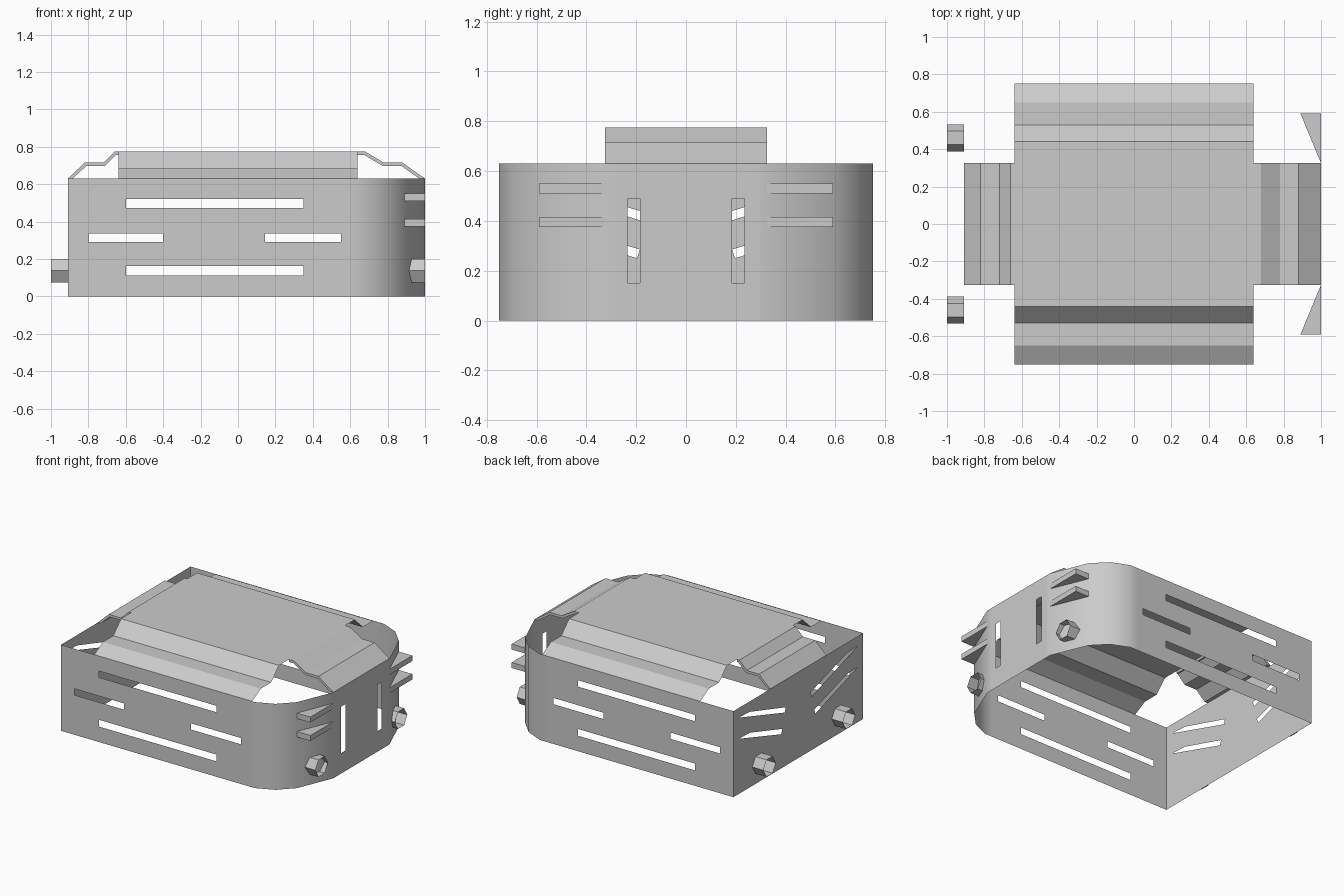
import bpy, bmesh, math
from mathutils import Vector

cube = bpy.data.objects.get("Cube")
if cube:
    bpy.data.objects.remove(cube, do_unlink=True)

steel = bpy.data.materials.new("plain_grey")
steel.use_nodes = True
GREY = (0.6, 0.6, 0.6, 1)
steel.diffuse_color = GREY
steel.node_tree.nodes["Principled BSDF"].inputs["Base Color"].default_value = GREY


def finish(name, bm):
    bmesh.ops.remove_doubles(bm, verts=bm.verts[:], dist=0.0005)
    bmesh.ops.recalc_face_normals(bm, faces=bm.faces[:])
    mesh = bpy.data.meshes.new(name)
    bm.to_mesh(mesh)
    bm.free()
    mesh.materials.append(steel)
    obj = bpy.data.objects.new(name, mesh)
    bpy.context.collection.objects.link(obj)
    return obj


def rect(u0, u1, v0, v1):
    return [(u0, v0), (u1, v0), (u1, v1), (u0, v1)]


def panel(bm, place, outline, holes, normal):
    """Flat sheet with openings."""
    edges = []
    for loop in [outline] + holes:
        vs = [bm.verts.new(place(u, v)) for u, v in loop]
        edges += [bm.edges.new((vs[i - 1], vs[i])) for i in range(len(vs))]
    bmesh.ops.triangle_fill(bm, edges=edges, use_beauty=True, normal=Vector(normal))


def sweep(bm, profile, shift, closed=False):
    """Extrude a 3D profile by a vector; closed profiles get end caps."""
    a = [bm.verts.new(p) for p in profile]
    b = [bm.verts.new(Vector(p) + Vector(shift)) for p in profile]
    for i in range(0 if closed else 1, len(a)):
        bm.faces.new((a[i - 1], a[i], b[i], b[i - 1]))
    if closed:
        bm.faces.new(a)
        bm.faces.new(b[::-1])


H, LEFT, RIGHT, SIDE = 0.63, -0.91, 1.0, 0.75

# Wall ring: slotted flat panels joined by rounded corners
bm = bmesh.new()
side_slots = [rect(-0.6, 0.35, 0.473, 0.52), rect(-0.8, -0.4, 0.291, 0.337),
              rect(0.145, 0.55, 0.291, 0.337), rect(-0.6, 0.35, 0.113, 0.163)]
slits = [[(0.69, 0.56), (0.56, 0.553), (0.145, 0.428), (0.155, 0.393)],
         [(0.69, 0.405), (0.56, 0.4), (0.185, 0.285), (0.197, 0.25)]]
corner = [(0.6, 0.75), (0.66, 0.75), (0.79, 0.693), (0.89, 0.59), (1.0, 0.325), (1.0, 0.28)]
for s in (-1, 1):
    panel(bm, lambda u, v: (u, s * SIDE, v), rect(LEFT, 0.6, 0, H), side_slots, (0, s, 0))
    sweep(bm, [(x, s * y, 0) for x, y in corner], (0, 0, H))
panel(bm, lambda u, v: (RIGHT, u, v), rect(-0.28, 0.28, 0, H),
      [rect(-0.235, -0.185, 0.15, 0.49), rect(0.185, 0.235, 0.15, 0.49)], (1, 0, 0))
panel(bm, lambda u, v: (LEFT, u, v), rect(-SIDE, SIDE, 0, H),
      [[(s * y, z) for y, z in slit] for s in (-1, 1) for slit in slits], (-1, 0, 0))
wall = finish("wall_ring", bm)
bpy.ops.object.select_all(action="DESELECT")
wall.select_set(True)
bpy.context.view_layer.objects.active = wall
bpy.ops.object.shade_smooth_by_angle(angle=math.radians(30))

# Top cover: stepped sheet bent down to both long sides
half = [(0.75, 0.63), (0.65, 0.685), (0.53, 0.685), (0.44, 0.775)]
cover = [(-y, z) for y, z in half] + half[::-1]
bm = bmesh.new()
sweep(bm, [(-0.64, y, z) for y, z in cover], (1.28, 0, 0))
finish("top_cover", bm)

# End flaps: thick stepped strips down to the short sides
flaps = {
    "rear_flap": [(-0.64, 0.775), (-0.66, 0.775), (-0.72, 0.715), (-0.82, 0.715), (-0.91, 0.63),
                  (-0.885, 0.63), (-0.812, 0.697), (-0.712, 0.697), (-0.652, 0.757), (-0.64, 0.757)],
    "nose_flap": [(0.64, 0.775), (0.68, 0.775), (0.78, 0.715), (0.88, 0.715), (1.0, 0.63),
                  (0.97, 0.63), (0.875, 0.697), (0.775, 0.697), (0.675, 0.757), (0.64, 0.757)],
}
for name, profile in flaps.items():
    bm = bmesh.new()
    sweep(bm, [(x, -0.325, z) for x, z in profile], (0, 0.65, 0), closed=True)
    finish(name, bm)

# Triangular fins on the rounded corners
for s, tag in ((-1, "right"), (1, "left")):
    for z, level in ((0.51, "upper"), (0.375, "lower")):
        bm = bmesh.new()
        sweep(bm, [(0.89, s * 0.59, z), (1.0, s * 0.59, z), (1.0, s * 0.325, z)],
              (0, 0, 0.04), closed=True)
        finish(f"{tag}_{level}_fin", bm)


def wall_x(y):
    """Position of the rounded wall at a given distance from the middle."""
    for (x0, y0), (x1, y1) in zip(corner[1:], corner[2:]):
        if y1 <= y <= y0:
            return x0 + (x1 - x0) * (y0 - y) / (y0 - y1)
    return RIGHT


# Open hexagonal sockets on both ends
for s, tag in ((-1, "right"), (1, "left")):
    for end, label in ((1, "nose"), (-1, "rear")):
        bm = bmesh.new()
        ring = [(0.46 + 0.072 * math.cos(k * math.pi / 3),
                 0.138 + 0.072 * math.sin(k * math.pi / 3)) for k in range(6)]
        base = [bm.verts.new((wall_x(y) if end > 0 else LEFT, s * y, z)) for y, z in ring]
        tip = [bm.verts.new((end, s * y, z)) for y, z in ring]
        for i in range(6):
            bm.faces.new((base[i - 1], base[i], tip[i], tip[i - 1]))
        finish(f"{tag}_{label}_socket", bm)
